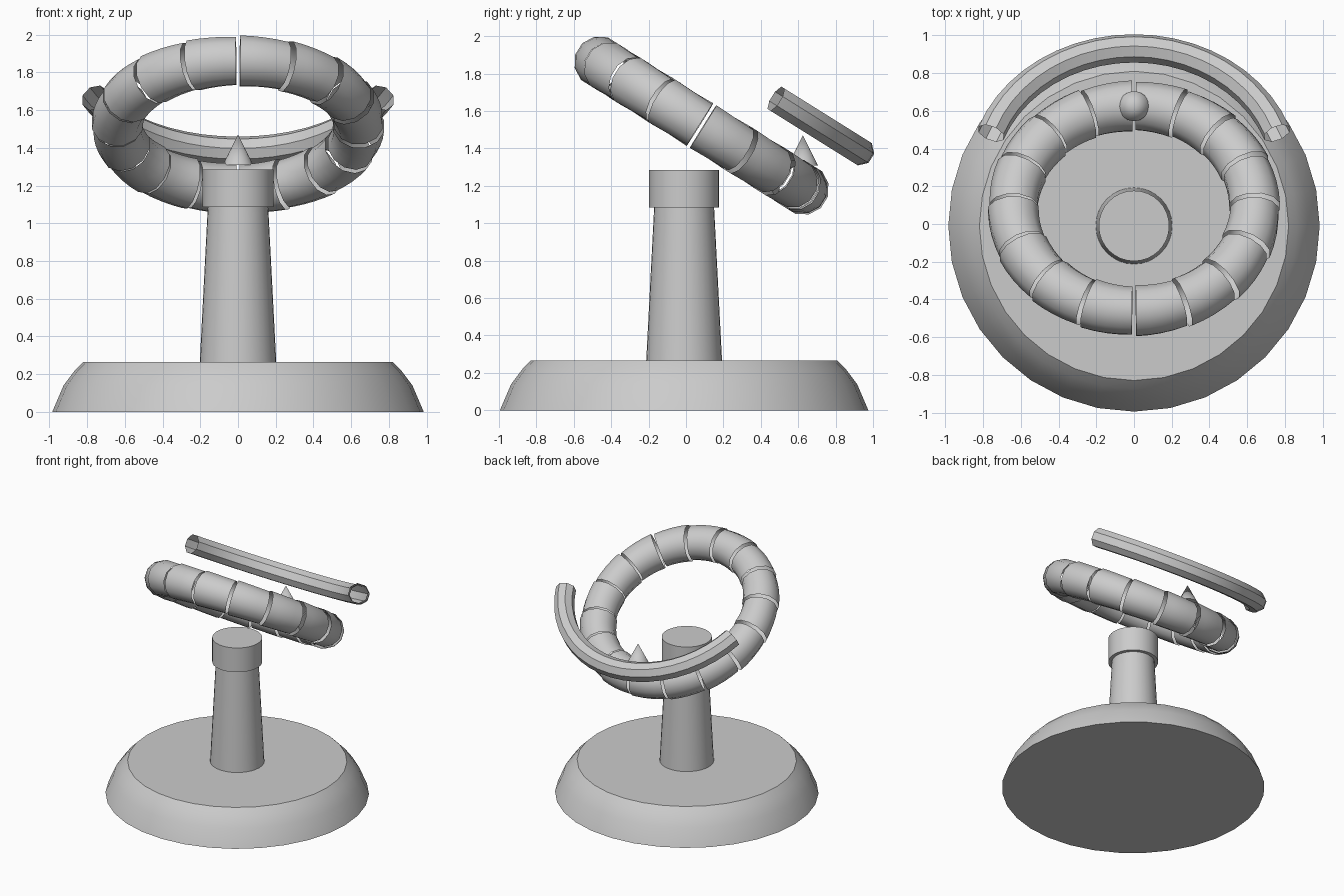
import bpy
import bmesh
from math import cos, sin, radians
from mathutils import Matrix

if "Cube" in bpy.data.objects:
    bpy.data.objects.remove(bpy.data.objects["Cube"])

GREY = (0.6, 0.6, 0.6, 1)
grey = bpy.data.materials.new("plain_grey")
grey.use_nodes = True
grey.diffuse_color = GREY
grey.node_tree.nodes["Principled BSDF"].inputs["Base Color"].default_value = GREY


def finish(name, bm, matrix, angle):
    mesh = bpy.data.meshes.new(name)
    bm.to_mesh(mesh)
    bm.free()
    mesh.materials.append(grey)
    obj = bpy.data.objects.new(name, mesh)
    obj.matrix_world = matrix
    bpy.context.collection.objects.link(obj)
    bpy.ops.object.select_all(action="DESELECT")
    obj.select_set(True)
    bpy.context.view_layer.objects.active = obj
    bpy.ops.object.shade_smooth_by_angle(angle=radians(angle))


def turned(name, profile, y=0, sides=32):
    """Closed solid from (radius, height) rings; radius 0 makes a point."""
    bm = bmesh.new()
    rings = []
    for r, z in profile:
        count = sides if r else 1
        rings.append([bm.verts.new((r * cos(radians(360 * i / sides)),
                                    r * sin(radians(360 * i / sides)), z))
                      for i in range(count)])
    bm.faces.new(rings[0][::-1])
    for low, high in zip(rings, rings[1:]):
        for i in range(sides):
            j = (i + 1) % sides
            if len(high) == 1:
                bm.faces.new((low[i], low[j], high[0]))
            else:
                bm.faces.new((low[i], low[j], high[j], high[i]))
    if len(rings[-1]) > 1:
        bm.faces.new(rings[-1])
    finish(name, bm, Matrix.Translation((0, y, 0)), 30)


def tube_arc(name, radius, thick, start, end, steps, sides, matrix, angle):
    """Open tube along an arc, its thickness running from thick[0] to thick[1]."""
    bm = bmesh.new()
    rows = []
    for s in range(steps + 1):
        t = s / steps
        a = radians(start + (end - start) * t)
        r = thick[0] + (thick[1] - thick[0]) * t
        row = []
        for i in range(sides):
            p = radians(360 * (i + 0.5) / sides)
            d = radius + r * cos(p)
            row.append(bm.verts.new((d * cos(a), d * sin(a), r * sin(p))))
        rows.append(row)
    for one, two in zip(rows, rows[1:]):
        for i in range(sides):
            j = (i + 1) % sides
            bm.faces.new((one[i], two[i], two[j], one[j]))
    finish(name, bm, matrix, angle)


# Pedestal
turned("base", [(0.985, 0), (0.925, 0.14), (0.865, 0.22), (0.82, 0.265)], -0.01)
turned("post", [(0.203, 0.26), (0.16, 1.09)], -0.01)
turned("post_cap", [(0.187, 1.085), (0.187, 1.285)], -0.01)

# Tilted ring of separate tapered tube segments
tilt = Matrix.Rotation(radians(-32), 4, "X")
ring_place = Matrix.Translation((0, 0.083, 1.522)) @ tilt
SEGMENTS = 16
step = 360 / SEGMENTS
for n in range(SEGMENTS):
    start = -90 + n * step
    tube_arc(f"ring_segment_{n + 1}", 0.64, (0.139, 0.131),
             start + 0.9, start + step - 0.9, 4, 12, ring_place, 35)

# Open rail behind the ring, in a parallel plane
rail_place = Matrix.Translation((0, 0.247, 1.812)) @ tilt
tube_arc("rear_rail", 0.807, (0.076, 0.076), 20, 160, 20, 8, rail_place, 30)

# Spike on the lowest part of the ring
turned("spike", [(0.08, 1.31), (0, 1.47)], 0.625, 16)
